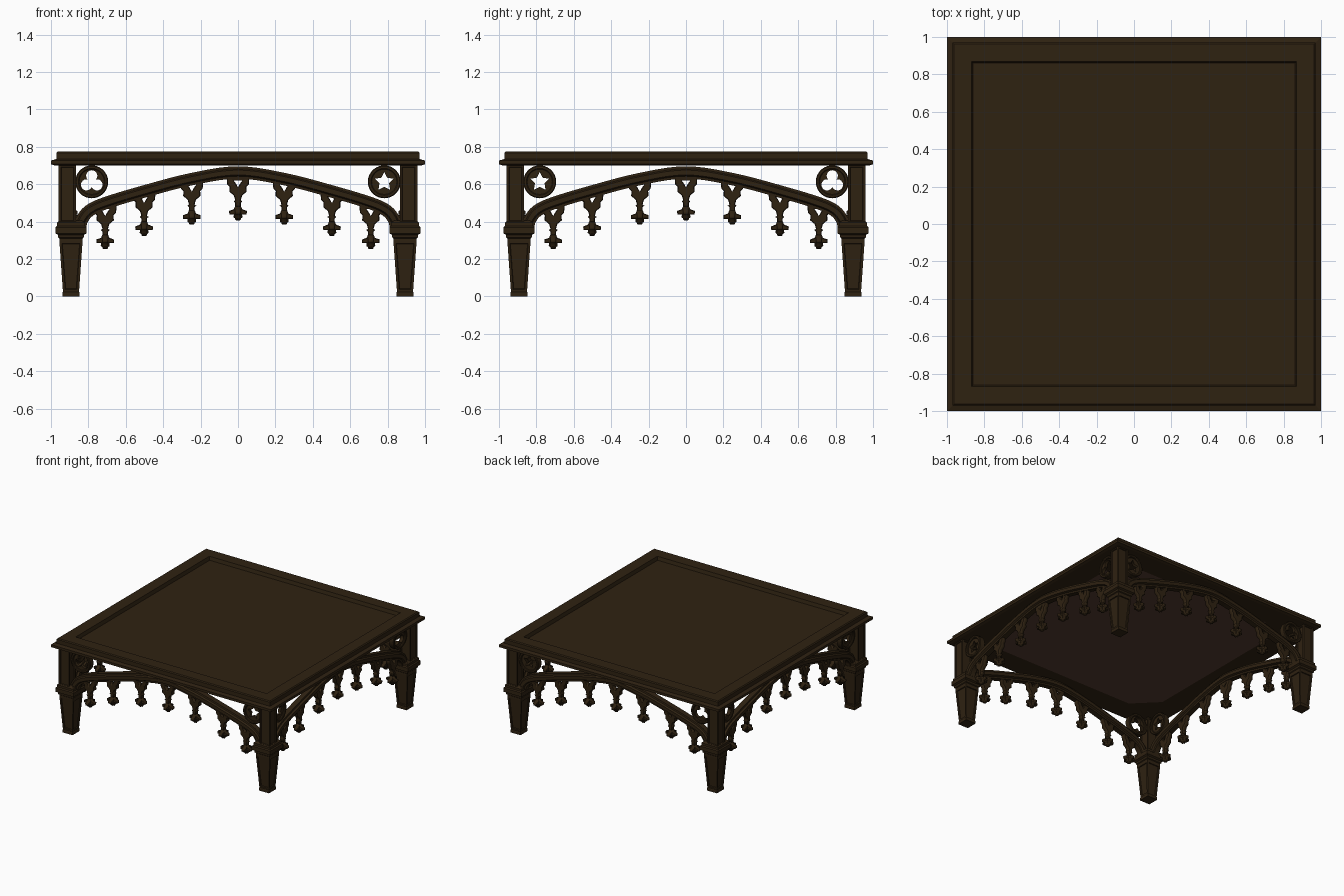
import bpy, bmesh, math
from mathutils import Matrix, Vector

if "Cube" in bpy.data.objects:
    bpy.data.objects.remove(bpy.data.objects["Cube"])


def material(name, rgb):
    m = bpy.data.materials.new(name)
    m.diffuse_color = (*rgb, 1)
    m.use_nodes = True
    m.node_tree.nodes["Principled BSDF"].inputs["Base Color"].default_value = m.diffuse_color
    return m


WOOD = material("dark_wood", (0.028, 0.0158, 0.0058))
UNDER = material("reddish_underside", (0.085, 0.042, 0.028))
INSET = 0.905   # distance of the side frames from the centre


def add_object(name, mesh, mat, smooth=False):
    ob = bpy.data.objects.new(name, mesh)
    bpy.context.collection.objects.link(ob)
    mesh.materials.clear()
    mesh.materials.append(mat)
    if smooth:
        bpy.ops.object.select_all(action='DESELECT')
        ob.select_set(True)
        bpy.context.view_layer.objects.active = ob
        bpy.ops.object.shade_smooth_by_angle(angle=math.radians(35))
    return ob


def loft(name, rings, mat=WOOD, panels=()):
    """Square loft of (half width, z) rings; listed bands get sunken panels."""
    bm = bmesh.new()
    loops = [[bm.verts.new((sx * h, sy * h, z)) for sx, sy in
              ((-1, -1), (1, -1), (1, 1), (-1, 1))] for h, z in rings]
    sunken = []
    bm.faces.new(loops[0][::-1])
    bm.faces.new(loops[-1])
    for b in range(len(loops) - 1):
        for i in range(4):
            j = (i + 1) % 4
            f = bm.faces.new((loops[b][i], loops[b][j], loops[b + 1][j], loops[b + 1][i]))
            if b in panels:
                sunken.append(f)
    bm.normal_update()
    if sunken:
        bmesh.ops.inset_individual(bm, faces=sunken, thickness=0.018, depth=0)
        bmesh.ops.inset_individual(bm, faces=sunken, thickness=0.004, depth=-0.007)
    me = bpy.data.meshes.new(name)
    bm.to_mesh(me)
    bm.free()
    return add_object(name, me, mat)


def cutout_mesh(name, outlines, depth, bevel=0.0):
    """Upright plate from closed outlines in x and z; inner outlines become holes."""
    cu = bpy.data.curves.new(name, 'CURVE')
    cu.dimensions = '2D'
    cu.fill_mode = 'BOTH'
    cu.extrude = depth / 2 - bevel
    cu.bevel_depth = bevel
    cu.bevel_resolution = 0
    cu.offset = -bevel
    for pts in outlines:
        sp = cu.splines.new('POLY')
        sp.points.add(len(pts) - 1)
        for p, (x, z) in zip(sp.points, pts):
            p.co = (x, z, 0, 1)
        sp.use_cyclic_u = True
    tmp = bpy.data.objects.new(name, cu)
    bpy.context.collection.objects.link(tmp)
    bpy.context.view_layer.update()
    me = bpy.data.meshes.new_from_object(tmp.evaluated_get(bpy.context.evaluated_depsgraph_get()))
    bpy.data.objects.remove(tmp)
    me.transform(Matrix.Rotation(math.pi / 2, 4, 'X'))
    me.name = name
    return me


def polar(radius, n):
    return [(radius(a) * math.cos(a), radius(a) * math.sin(a))
            for a in (2 * math.pi * i / n for i in range(n))]


def trefoil(a, d=0.032, r=0.03):
    step = 2 * math.pi / 3
    p = (a - math.pi / 2 + step / 2) % step - step / 2
    return d * math.cos(p) + math.sqrt(r * r - (d * math.sin(p)) ** 2)


# Table top: stepped edge and a sunken centre panel
loft("table_top", [(0.98, 0.70), (1.0, 0.707), (1.0, 0.727), (0.97, 0.735), (0.97, 0.768),
                   (0.963, 0.775), (0.868, 0.775), (0.86, 0.747)])
# Underside panel with clipped corners
bm = bmesh.new()
H, C = 0.80, 0.62
corners = [(-C, -H), (C, -H), (H, -C), (H, C), (C, H), (-C, H), (-H, C), (-H, -C)]
bm.faces.new([bm.verts.new((x, y, 0.697)) for x, y in corners][::-1])
me = bpy.data.meshes.new("underside_panel")
bm.to_mesh(me)
bm.free()
add_object("underside_panel", me, UNDER)

# Legs: tapered foot with sunken panels, moulded collar and upper post
for sx in (-1, 1):
    for sy in (-1, 1):
        foot = loft("foot", [(0.046, 0), (0.046, 0.02), (0.043, 0.025), (0.062, 0.295),
                             (0.062, 0.31)], panels=(2,))
        collar = loft("collar", [(0.055, 0.305), (0.068, 0.315), (0.07, 0.33), (0.084, 0.338),
                                 (0.084, 0.37), (0.075, 0.377), (0.075, 0.395), (0.06, 0.405)])
        post = loft("post", [(0.047, 0.39), (0.047, 0.705)], panels=(0,))
        foot.location = collar.location = (0.893 * sx, 0.893 * sy, 0)
        post.location = (0.912 * sx, 0.912 * sy, 0)

# Arch: moulded section swept along a smooth curve
half = [(-0.846, 0.365), (-0.832, 0.415), (-0.79, 0.462), (-0.70, 0.502),
        (-0.50, 0.562), (-0.25, 0.627), (0, 0.663)]
ctrl = [Vector(p) for p in half + [(-x, z) for x, z in half[-2::-1]]]
ext = [2 * ctrl[0] - ctrl[1]] + ctrl + [2 * ctrl[-1] - ctrl[-2]]
path = []
for a, b, c, d in zip(ext, ext[1:], ext[2:], ext[3:]):
    for s in range(5):
        t = s / 5
        path.append(0.5 * (2 * b + (c - a) * t + (2 * a - 5 * b + 4 * c - d) * t * t
                           + (3 * b - a - 3 * c + d) * t ** 3))
path.append(ctrl[-1])
section = [(-0.033, -0.022), (-0.02, -0.024), (-0.013, -0.038), (0.013, -0.038),
           (0.02, -0.024), (0.033, -0.022)]
section += [(n, -d) for n, d in section[::-1]]
bm = bmesh.new()
rings = []
for i, p in enumerate(path):
    tan = (path[min(i + 1, len(path) - 1)] - path[max(i - 1, 0)]).normalized()
    rings.append([bm.verts.new((p.x - tan.y * n, d, p.y + tan.x * n)) for n, d in section])
for r, q in zip(rings, rings[1:]):
    for i in range(len(section)):
        j = (i + 1) % len(section)
        bm.faces.new((r[i], r[j], q[j], q[i]))
bm.faces.new(rings[0])
bm.faces.new(rings[-1])
bmesh.ops.recalc_face_normals(bm, faces=bm.faces)
arch_mesh = bpy.data.meshes.new("arch")
bm.to_mesh(arch_mesh)
bm.free()

# Pendant: cusped head with pierced eye, stem and leafy tip
head = [(0.062, 0.012), (0.058, -0.035), (0.045, -0.048), (0.046, -0.075), (0.022, -0.095),
        (0.015, -0.12), (0.024, -0.127), (0.015, -0.135), (0.015, -0.155)]
tip = [(0.015, -0.15), (0.022, -0.168), (0.048, -0.178), (0.046, -0.197), (0.022, -0.197),
       (0.024, -0.212), (0, -0.228)]
mirrored = lambda pts: pts + [(-x, z) for x, z in pts[::-1] if x > 0]
eye = [(-0.024, -0.014), (0.024, -0.014), (0.012, -0.03), (0, -0.052), (-0.012, -0.03)]
head_mesh = cutout_mesh("pendant_head", [mirrored(head), eye], 0.036, 0.004)
tip_mesh = cutout_mesh("pendant_tip", [mirrored(tip)], 0.03, 0.004)
pendants = [(0, 0.635), (0.247, 0.612), (0.502, 0.552), (0.71, 0.482)]
pendants += [(-x, z) for x, z in pendants[1:]]

# Corner roundels: raised rim around a pierced plate
circle = lambda r: polar(lambda a: r, 40)
star = [((0.053, 0.027)[i % 2] * math.sin(i * math.pi / 5),
         (0.053, 0.027)[i % 2] * math.cos(i * math.pi / 5)) for i in range(10)]
rim_mesh = cutout_mesh("roundel_rim", [circle(0.088), circle(0.067)], 0.05, 0.005)
trefoil_mesh = cutout_mesh("roundel_trefoil", [circle(0.07), polar(trefoil, 48)], 0.024)
star_mesh = cutout_mesh("roundel_star", [circle(0.07), star], 0.024)

# Repeat the arch, roundels and pendants on all four sides
for k in range(4):
    side = Matrix.Rotation(k * math.pi / 2, 4, 'Z') @ Matrix.Translation((0, -INSET, 0))

    def place(name, mesh, x=0.0, z=0.0, turn=0.0, smooth=False):
        ob = add_object(name, mesh, WOOD, smooth)
        ob.matrix_world = side @ Matrix.Translation((x, 0, z)) @ Matrix.Rotation(turn, 4, 'Z')

    place("arch", arch_mesh, smooth=True)
    for sx in (-1, 1):
        place("roundel_rim", rim_mesh, 0.782 * sx, 0.613, smooth=True)
        is_trefoil = (sx < 0) == (k in (0, 3))
        place("roundel_plate", trefoil_mesh if is_trefoil else star_mesh, 0.782 * sx, 0.613)
    for x, z in pendants:
        place("pendant_head", head_mesh, x, z)
        for turn in (0, math.pi / 2):
            place("pendant_tip", tip_mesh, x, z, turn)
